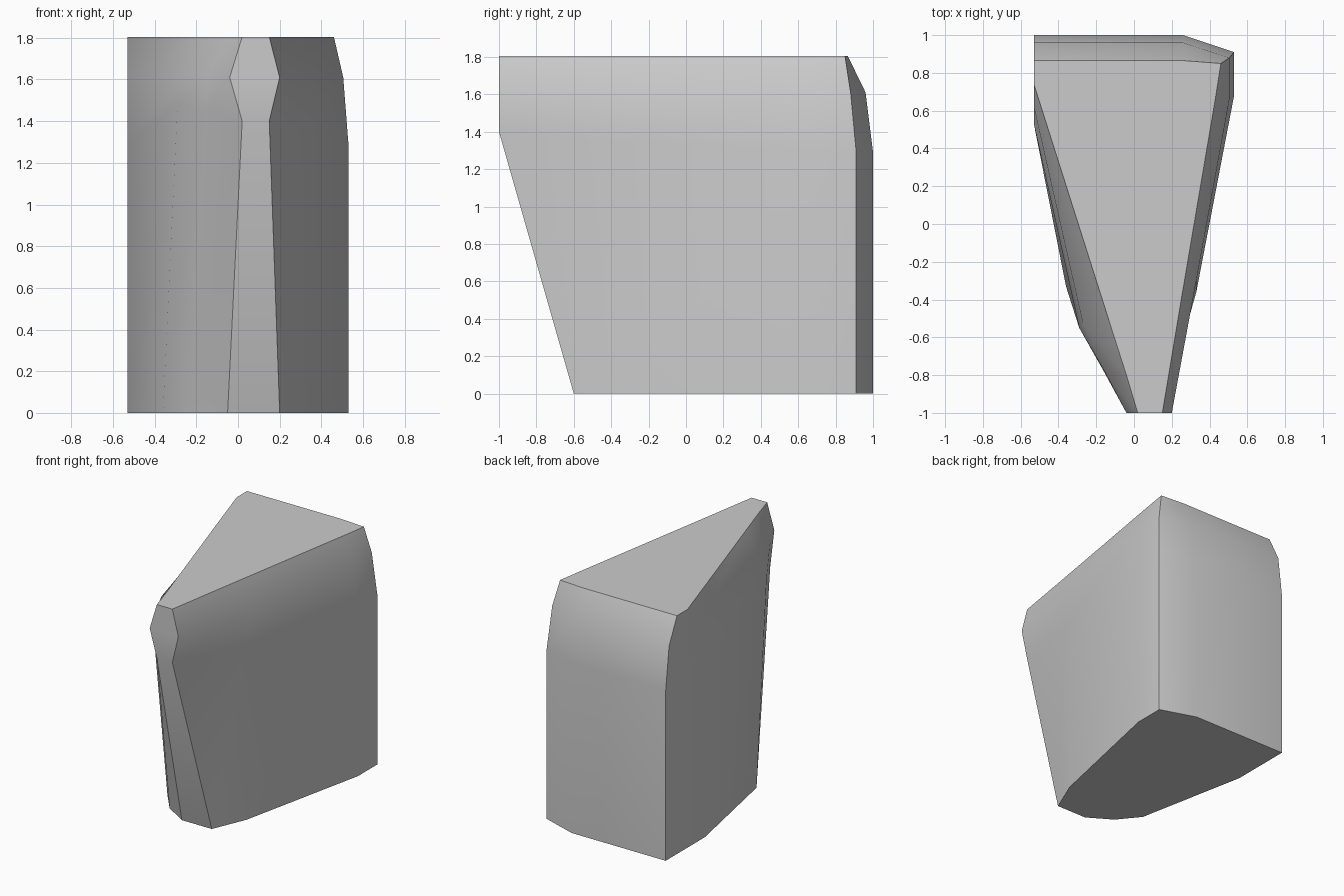
import bpy
import bmesh
import math

# Remove the default cube
cube = bpy.data.objects.get("Cube")
if cube:
    bpy.data.objects.remove(cube, do_unlink=True)


def make_material(name, colour):
    mat = bpy.data.materials.new(name)
    mat.use_nodes = True
    mat.diffuse_color = colour
    mat.node_tree.nodes["Principled BSDF"].inputs["Base Color"].default_value = colour
    return mat


def at_height(outline, z):
    return [(x, y, z) for x, y in outline]


def loft(name, sections, material, smooth_angle):
    """Skin a stack of closed cross-sections and cap both ends."""
    bm = bmesh.new()
    rings = [[bm.verts.new(p) for p in section] for section in sections]
    for low, high in zip(rings, rings[1:]):
        count = len(low)
        for i in range(count):
            j = (i + 1) % count
            bm.faces.new((low[i], low[j], high[j], high[i]))
    bm.faces.new(rings[0][::-1])
    bm.faces.new(rings[-1])
    bmesh.ops.recalc_face_normals(bm, faces=bm.faces)
    mesh = bpy.data.meshes.new(name)
    bm.to_mesh(mesh)
    bm.free()
    obj = bpy.data.objects.new(name, mesh)
    bpy.context.collection.objects.link(obj)
    mesh.materials.append(material)
    bpy.ops.object.select_all(action="DESELECT")
    obj.select_set(True)
    bpy.context.view_layer.objects.active = obj
    bpy.ops.object.shade_smooth_by_angle(angle=smooth_angle)
    return obj


# Cross-sections, each running from the back left corner round the back,
# right side, narrow front and left side
base = [(.53, .91), (.26, 1), (-.53, 1), (-.53, .53), (-.36, -.33),
        (-.23, -.49), (-.05, -.6), (.2, -.6), (.31, -.34), (.53, .68)]

# Shoulder line, where the walls begin to turn in
shoulder = [(.53, .91, 1.29), (.26, 1, 1.29), (-.53, 1, 1.29),
            (-.53, .53, 1.29), (-.29, -.55, 1.48), (-.16, -.78, 1.45),
            (.02, -1, 1.4), (.15, -1, 1.4), (.33, -.36, 1.35), (.53, .68, 1.29)]

# Rounded band and flat top
band = [(.505, .88), (.26, .96), (-.53, .96), (-.53, .62), (-.27, -.53),
        (-.15, -.79), (-.04, -1), (.2, -1), (.33, -.3), (.505, .66)]
top = [(.46, .85), (.26, .865), (-.53, .865), (-.53, .74), (-.12, -.55),
       (-.04, -.8), (.02, -1), (.15, -1), (.267, -.3), (.43, .66)]

grey = make_material("light grey", (.6, .6, .6, 1))
loft("wedge_block",
     [at_height(base, 0), shoulder, at_height(band, 1.61), at_height(top, 1.805)],
     grey, math.radians(35))
